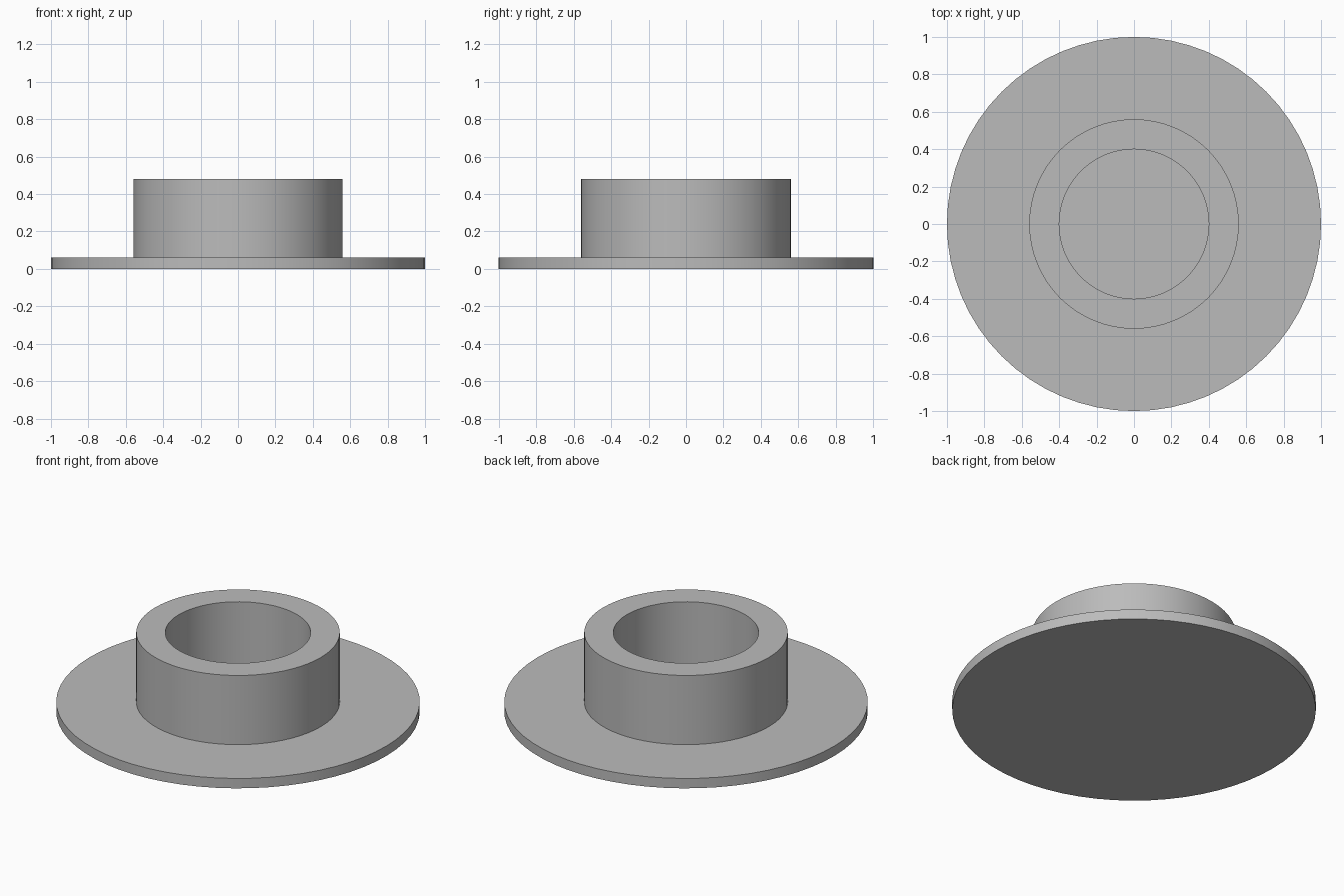
import bpy
import bmesh
import math
from mathutils import Vector

SEGMENTS = 64
FLANGE_TOP = 0.06
COLLAR_TOP = 0.48

cube = bpy.data.objects.get("Cube")
if cube:
    bpy.data.objects.remove(cube, do_unlink=True)

# Single plain grey
grey = bpy.data.materials.new("plain grey")
grey.use_nodes = True
colour = (0.5, 0.5, 0.5, 1.0)
grey.diffuse_color = colour
grey.node_tree.nodes["Principled BSDF"].inputs["Base Color"].default_value = colour


def lathe(name, profile):
    """Spin a (radius, height) profile that starts and ends on the z axis."""
    bm = bmesh.new()
    verts = [bm.verts.new((r, 0, z)) for r, z in profile]
    edges = [bm.edges.new(pair) for pair in zip(verts, verts[1:])]
    bmesh.ops.spin(bm, geom=verts + edges, cent=Vector(), axis=(0, 0, 1),
                   angle=math.tau, steps=SEGMENTS, use_merge=True)
    bmesh.ops.remove_doubles(bm, verts=bm.verts, dist=0.0001)
    bmesh.ops.recalc_face_normals(bm, faces=bm.faces)
    mesh = bpy.data.meshes.new(name)
    bm.to_mesh(mesh)
    bm.free()
    mesh.materials.append(grey)
    obj = bpy.data.objects.new(name, mesh)
    bpy.context.collection.objects.link(obj)
    bpy.ops.object.select_all(action="DESELECT")
    obj.select_set(True)
    bpy.context.view_layer.objects.active = obj
    bpy.ops.object.shade_smooth_by_angle(angle=math.radians(30))
    return obj


# Wide flange with a hollow collar, closed underneath
lathe("flanged_collar", [
    (0, 0), (1, 0), (1, FLANGE_TOP),
    (0.56, FLANGE_TOP), (0.56, COLLAR_TOP),
    (0.4, COLLAR_TOP), (0.4, FLANGE_TOP), (0, FLANGE_TOP),
])
